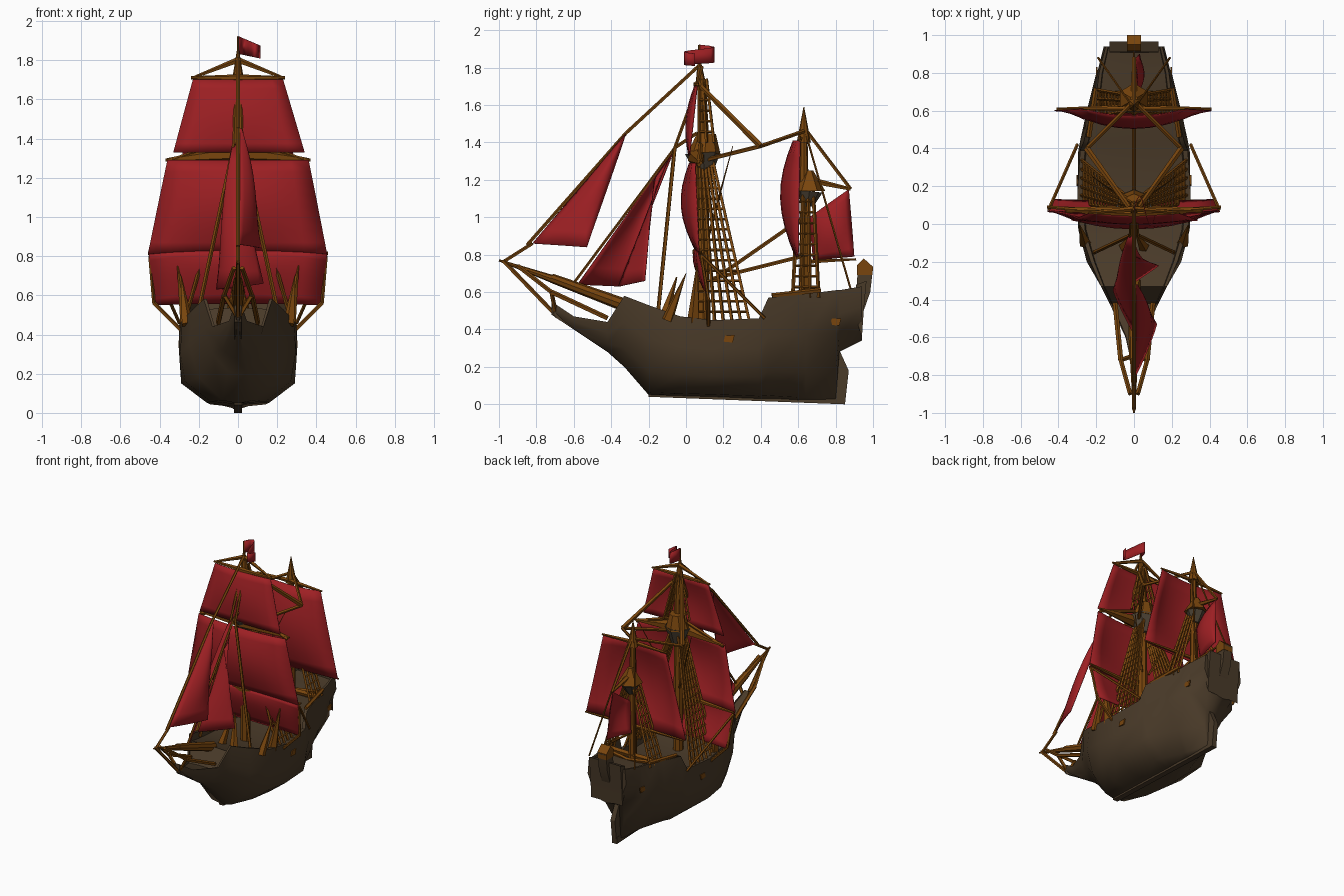
import bpy, bmesh, math
from mathutils import Vector as V


def mat(name, c):
    m = bpy.data.materials.new(name)
    m.diffuse_color = (*c, 1)
    return m


HULL = mat("dark_hull_wood", (0.068, 0.043, 0.022))
WOOD = mat("orange_brown_wood", (0.19, 0.060, 0.004))
RED = mat("red_cloth", (0.34, 0.014, 0.017))
GREY = mat("grey_brown_tops", (0.072, 0.055, 0.035))


def finish(name, bm, m, angle=40, thick=0):
    bmesh.ops.recalc_face_normals(bm, faces=bm.faces)
    me = bpy.data.meshes.new(name)
    bm.to_mesh(me)
    bm.free()
    me.materials.append(m)
    ob = bpy.data.objects.new(name, me)
    bpy.context.collection.objects.link(ob)
    if thick:
        s = ob.modifiers.new("thickness", "SOLIDIFY")
        s.thickness, s.offset = thick, 0
    bpy.ops.object.select_all(action="DESELECT")
    ob.select_set(True)
    bpy.context.view_layer.objects.active = ob
    bpy.ops.object.shade_smooth_by_angle(angle=math.radians(angle))
    return ob


def rod(bm, p, q, r1=0.007, r2=None, n=5):
    """Tapered spar or rope between two points."""
    p, q = V(p), V(q)
    d = q - p
    r2 = r1 if r2 is None else r2
    geo = bmesh.ops.create_cone(bm, cap_ends=True, segments=n, radius1=r1,
                                radius2=max(r2, 0.0005), depth=d.length)
    rot = d.to_track_quat("Z", "Y")
    for v in geo["verts"]:
        v.co = rot @ v.co + (p + q) / 2


def rods(name, items, m=WOOD, mirror=False):
    bm = bmesh.new()
    for p, q, *r in items:
        rod(bm, p, q, *r)
        if mirror:
            rod(bm, (-p[0], p[1], p[2]), (-q[0], q[1], q[2]), *r)
    return finish(name, bm, m)


def sail(name, a, b, c, d, bulge, n=8):
    """Cloth patch: top corners a, b and bottom corners c, d."""
    a, b, c, d, bulge = map(V, (a, b, c, d, bulge))
    bm = bmesh.new()
    g = []
    for j in range(n + 1):
        t = j / n
        g.append([bm.verts.new(a.lerp(b, i / n).lerp(d.lerp(c, i / n), t) + bulge
                  * math.sin(math.pi * i / n) ** .7 * math.sin(math.pi * (.12 + .83 * t)))
                  for i in range(n + 1)])
    for j in range(n):
        for i in range(n):
            bm.faces.new((g[j][i], g[j][i + 1], g[j + 1][i + 1], g[j + 1][i]))
    bmesh.ops.remove_doubles(bm, verts=bm.verts, dist=0.0005)
    return finish(name, bm, RED, 50, 0.005)


def plate(name, pts, half, m):
    """Side-view (y, z) outline extruded across x."""
    bm = bmesh.new()
    f = bm.faces.new([bm.verts.new((-half, y, z)) for y, z in pts])
    ext = bmesh.ops.extrude_face_region(bm, geom=[f])
    bmesh.ops.translate(bm, vec=(2 * half, 0, 0),
                        verts=[v for v in ext["geom"] if isinstance(v, bmesh.types.BMVert)])
    return finish(name, bm, m, 30)


# Hull: y, bottom z, top z, half widths at floor, bilge, side and rail, deck depth
stations = [
    (-.72, .48, .55, .006, .012, .018, .018, .01), (-.60, .40, .47, .01, .03, .045, .045, .01),
    (-.42, .28, .44, .03, .08, .115, .13, .03), (-.33, .20, .58, .05, .13, .175, .175, .05),
    (-.20, .05, .53, .08, .20, .25, .23, .05), (-.03, .045, .47, .14, .27, .295, .285, .04),
    (.15, .04, .45, .16, .29, .30, .30, .04), (.39, .03, .46, .14, .27, .295, .285, .04),
    (.44, .03, .57, .12, .25, .285, .265, .14), (.60, .02, .585, .06, .16, .25, .225, .14),
    (.64, .02, .59, .05, .14, .24, .205, .03), (.80, .01, .61, .02, .045, .20, .185, .03),
    (.82, .28, .61, .05, .14, .19, .18, .03), (.94, .34, .63, .05, .12, .16, .15, .03)]
bm = bmesh.new()
rings = []
for y, zb, zt, w0, w1, w2, w3, dk in stations:
    h = zt - zb
    half = [(.008, zb), (w0, zb + .03 * h), (w1, zb + .27 * h), (w2, zb + .62 * h),
            (w3, zt), (w3 * .91, zt), (w3 * .89, zt - dk), (w3 * .3, zt - dk + .005)]
    ring = half + [(-x, z) for x, z in reversed(half)]
    rings.append([bm.verts.new((x, y, z)) for x, z in ring])
for r, s in zip(rings, rings[1:]):
    for i in range(len(r)):
        k = (i + 1) % len(r)
        bm.faces.new((r[i], r[k], s[k], s[i]))
bm.faces.new(rings[0])
bm.faces.new(rings[-1])
finish("hull", bm, HULL, 62)
plate("rudder", [(.76, .31), (.82, .29), (.87, .18), (.85, 0), (.76, .005)], .018, HULL)
plate("keel", [(-.2, .06), (-.2, .04), (.85, 0), (.85, .05)], .02, HULL)
plate("stern_board", [(.90, .5), (.94, .35), (.95, .5), (.965, .66), (.91, .64)], .13, HULL)
plate("stern_post", [(.91, .6), (.92, .74), (.95, .775), (1.0, .73), (.985, .6), (.95, .5)],
      .035, HULL)
plate("stern_lantern", [(.915, .69), (.915, .745), (.95, .78), (1.0, .735), (.997, .69)],
      .038, WOOD)
plate("beak", [(-.72, .55), (-.6, .44), (-.42, .36), (-.42, .29), (-.7, .465)], .018, HULL)
for i, (x, y, z) in enumerate([(.299, .23, .35), (.197, .80, .44)]):
    for s in (-1, 1):
        o = plate(f"hull_port_{i}", [(y - .03, z - .015), (y + .02, z - .02), (y + .03, z + .02),
                                     (y - .02, z + .018)], .0048, WOOD)
        o.location.x = s * x

# Masts, bowsprit, tops
rods("main_mast", [((0, .09, .40), (0, .09, 1.33), .036, .03, 8),
                   ((0, .095, 1.25), (0, .085, 1.74), .036, .022, 8),
                   ((0, .08, 1.7), (0, .07, 1.85), .03, .006, 8)])
rods("mizzen_mast", [((0, .63, .42), (0, .64, 1.2), .03, .026, 8),
                     ((0, .63, 1.15), (0, .63, 1.42), .026, .02, 8),
                     ((0, .63, 1.40), (0, .63, 1.59), .038, .002, 8)])
rods("bowsprit", [((0, -.30, .52), (0, -.72, .675), .036, .025, 8),
                  ((0, -.7, .665), (0, -1.0, .77), .022, .006, 8)])
rods("main_top", [((0, .10, 1.22), (0, .09, 1.345), .04, .095, 8)], GREY)
rods("main_top_rim", [((0, .10, 1.345), (0, .11, 1.45), .085, .05, 8)])
rods("mizzen_top", [((0, .65, 1.06), (0, .66, 1.14), .03, .07, 8)], GREY)
rods("mizzen_top_rim", [((0, .66, 1.14), (0, .66, 1.25), .085, .02, 6)])

# Yards taper outwards from the mast
rods("yards", [((0, .055, z), (w, y, z - dip), r, .008, 6) for z, w, y, dip, r in
               [(1.71, .24, .06, 0, .018), (1.325, .37, .08, .035, .05),
                (.815, .46, .09, 0, .022)]], mirror=True)
rods("mizzen_yards", [((0, .61, 1.42), (.27, .61, 1.41), .016, .007),
                      ((0, .62, .80), (.41, .61, .79), .014, .006)], mirror=True)
rods("spanker_spars", [((0, .65, 1.2), (0, .88, 1.15), .02, .009),
                       ((0, .63, .76), (0, .91, .775), .012, .006)])

# Sails
sail("topsail", (-.23, .06, 1.70), (.23, .06, 1.70), (.34, .02, 1.33), (-.33, .02, 1.33),
     (0, -.04, 0))
sail("main_sail", (-.36, .05, 1.29), (.36, .05, 1.29), (.455, .07, .81), (-.46, .07, .81),
     (0, -.085, 0))
sail("lower_sail", (-.455, .065, .81), (.455, .065, .81), (.42, .13, .55), (-.42, .13, .55),
     (0, -.05, .05))
sail("mizzen_sail", (-.26, .61, 1.41), (.26, .61, 1.41), (.41, .60, .79), (-.42, .60, .79),
     (0, -.10, 0))
sail("spanker_sail", (0, .66, 1.0), (0, .87, 1.15), (.03, .90, .79), (-.02, .68, .77),
     (.05, 0, 0))
sail("outer_jib", (0, -.32, 1.45), (0, -.32, 1.45), (.12, -.53, .84), (0, -.82, .86),
     (.05, 0, 0))
sail("inner_jib_left", (0, -.06, 1.37), (-.02, -.06, 1.37), (-.11, -.35, .63), (0, -.58, .64),
     (-.04, 0, 0))
sail("inner_jib_right", (0, -.10, 1.30), (0, -.17, 1.2), (.13, -.22, .66), (-.08, -.36, .63),
     (.03, 0, 0))

# Flag with one wave
bm = bmesh.new()
prev = None
for i in range(9):
    x, y = i * .014, .07 + .08 * math.sin(i * .75)
    z = 1.878 - .003 * i
    cur = [bm.verts.new((x, y, z - .045)), bm.verts.new((x, y, z + .045 - .003 * i))]
    if prev:
        bm.faces.new((prev[0], cur[0], cur[1], prev[1]))
    prev = cur
finish("flag", bm, RED, 60, 0.004)
rods("flag_pole", [((0, .07, 1.8), (0, .07, 1.92), .006)])


# Shrouds: fan of ropes with rungs on each side
def shrouds(name, x0, ya, yb, z0, x1, yc, yd, z1, n, rungs, r):
    def at(u, t):
        lo = V((x0, ya + (yb - ya) * u, z0))
        hi = V((x1, yc + (yd - yc) * u, z1))
        return lo.lerp(hi, t)
    items = [(at(i / (n - 1), 0), at(i / (n - 1), 1), r, r, 4) for i in range(n)]
    for j in range(1, rungs):
        items.append((at(0, j / rungs), at(1, j / rungs), .007, .007, 4))
    rods(name, items, mirror=True)


shrouds("main_shrouds", .28, .06, .34, .44, .03, .06, .14, 1.32, 7, 16, .010)
shrouds("top_shrouds", .08, .07, .15, 1.40, .01, .07, .11, 1.74, 3, 6, .009)
shrouds("mizzen_shrouds", .20, .57, .71, .57, .03, .60, .68, 1.14, 4, 10, .010)

# Stays along the centre line
rods("centre_stays", [
    ((0, .07, 1.81), (0, -.32, 1.45), .010), ((0, -.32, 1.45), (0, -.85, .85), .010),
    ((0, -.82, .86), (0, -.97, .765), .010), ((0, .06, 1.45), (0, -.06, 1.37), .010),
    ((0, -.06, 1.37), (0, -.62, .62), .008), ((0, .63, 1.48), (0, .88, 1.15), .010),
    ((0, .63, 1.0), (0, .14, .66), .011), ((0, .62, .79), (0, .14, .67), .011),
    ((0, -.98, .77), (0, -.71, .49), .012)])
# Stays and braces on both sides
rods("side_stays", [
    ((.01, .06, 1.7), (.02, -.06, 1.37), .009), ((.02, -.06, 1.37), (.21, -.15, .48), .011),
    ((0, .08, 1.80), (.23, .06, 1.71), .016, .007),
    ((.02, .08, 1.7), (.25, .40, 1.38), .013, .017), ((.25, .40, 1.38), (.03, .08, 1.3), .012),
    ((.25, .40, 1.38), (.02, .63, 1.46), .011),
    ((.45, .08, .80), (.43, .12, .56), .009), ((.43, .12, .56), (.29, .12, .42), .011),
    ((.45, .08, .80), (.30, .42, .46), .009), ((.02, .64, 1.45), (.19, .88, .62), .006),
    ((.02, -.9, .74), (.07, -.72, .60), .012), ((.07, -.72, .60), (.10, -.42, .46), .014),
    ((.07, -.72, .60), (.01, -.7, .50), .012), ((.03, .12, .9), (.22, .25, 1.38), .008, .002),
    ((.36, .07, 1.28), (.02, .08, 1.40), .012)], mirror=True)
# Deck posts and rails
rods("deck_spikes", [((.26, -.10, .45), (.29, 0, .70), .032, .002),
                     ((.26, .04, .44), (.31, .06, .76), .035, .002),
                     ((.05, -.12, .46), (.01, -.05, .68), .03, .004)], mirror=True)
rods("deck_rails", [((.24, .46, .58), (.20, .72, .61), .014), ((0, .64, .585), (.2, .64, .59), .02),
                    ((0, .69, .57), (.19, .69, .60), .014)], mirror=True)
